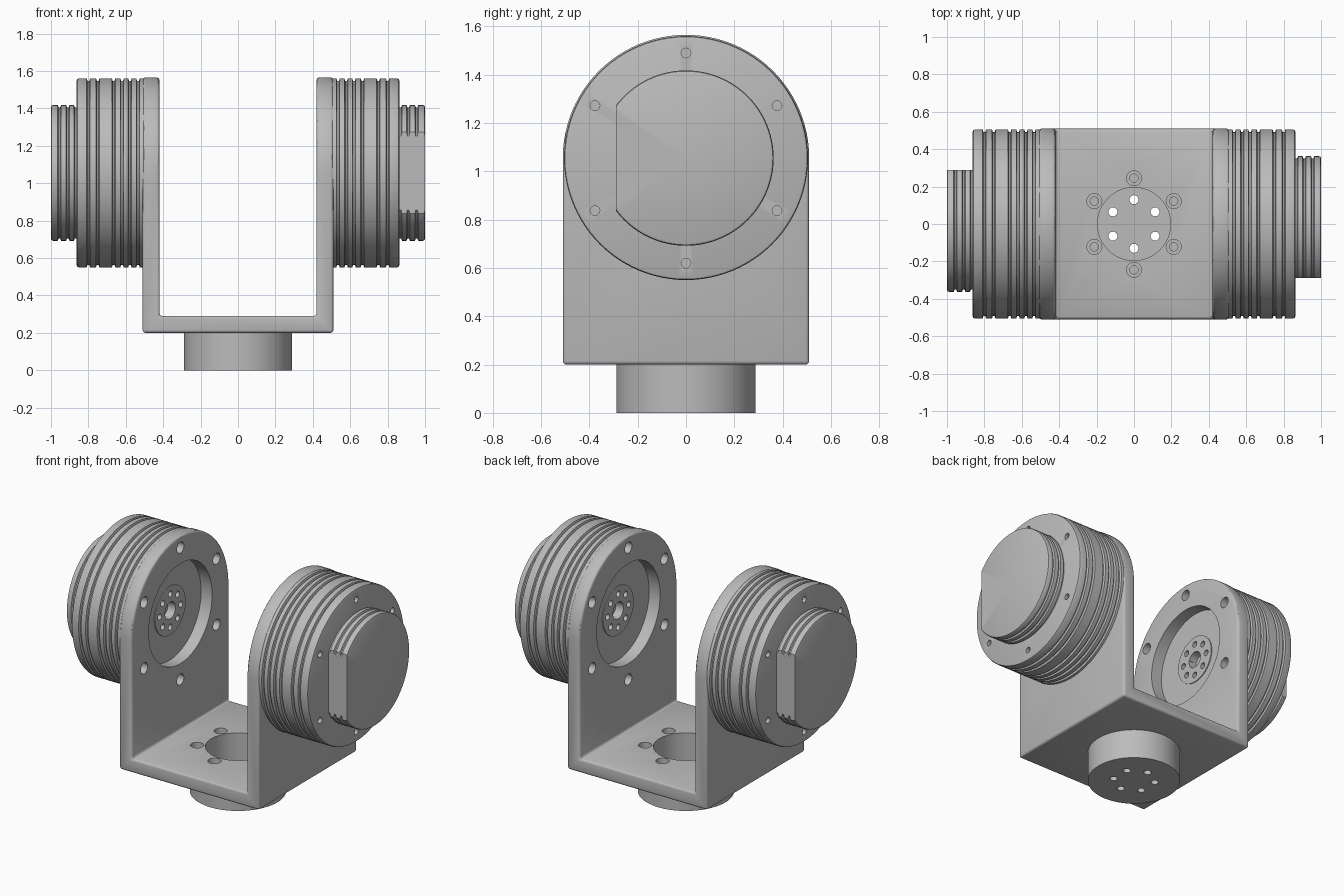
import bpy, bmesh, math
from mathutils import Matrix, Vector

default = bpy.data.objects.get("Cube")
if default:
    bpy.data.objects.remove(default, do_unlink=True)

AXIS_Z = 1.055      # height of the motor axis
ARM = 0.51          # outer half width of the bracket
WALL = 0.09

grey = bpy.data.materials.new("machined grey")
grey.use_nodes = True
colour = (0.5, 0.5, 0.5, 1)
grey.diffuse_color = colour
grey.node_tree.nodes["Principled BSDF"].inputs["Base Color"].default_value = colour


def make(name, bm):
    bmesh.ops.recalc_face_normals(bm, faces=bm.faces)
    mesh = bpy.data.meshes.new(name)
    bm.to_mesh(mesh)
    bm.free()
    mesh.materials.append(grey)
    obj = bpy.data.objects.new(name, mesh)
    bpy.context.collection.objects.link(obj)
    return obj


def select(obj):
    bpy.ops.object.select_all(action='DESELECT')
    obj.select_set(True)
    bpy.context.view_layer.objects.active = obj


def smooth(obj):
    select(obj)
    bpy.ops.object.shade_smooth_by_angle(angle=math.radians(30))


def boolean(obj, cutter, operation='DIFFERENCE'):
    cutter.hide_render = True
    mod = obj.modifiers.new("cut", 'BOOLEAN')
    mod.operation, mod.object, mod.solver = operation, cutter, 'EXACT'
    select(obj)
    bpy.ops.object.modifier_apply(modifier=mod.name)
    bpy.data.objects.remove(cutter, do_unlink=True)


def prism(name, points, direction):
    """Extrude a closed outline along a vector."""
    bm = bmesh.new()
    face = bm.faces.new([bm.verts.new(p) for p in points])
    new = bmesh.ops.extrude_face_region(bm, geom=[face])["geom"]
    verts = [v for v in new if isinstance(v, bmesh.types.BMVert)]
    bmesh.ops.translate(bm, verts=verts, vec=direction)
    return make(name, bm)


def lathe(name, profile, steps=96):
    """Turn (x, radius) points around the motor axis."""
    bm = bmesh.new()
    verts = [bm.verts.new((x, 0, r)) for x, r in profile]
    edges = [bm.edges.new(pair) for pair in zip(verts, verts[1:])]
    bmesh.ops.spin(bm, geom=verts + edges, cent=(0, 0, 0), axis=(1, 0, 0),
                   angle=math.tau, steps=steps)
    bmesh.ops.remove_doubles(bm, verts=bm.verts, dist=1e-5)
    bmesh.ops.translate(bm, verts=bm.verts, vec=(0, 0, AXIS_Z))
    return make(name, bm)


def pins(along, centre, start, end, radius, ring=0, count=1, segments=24):
    """One cutter holding a ring of cylinders along x or z."""
    bm = bmesh.new()
    for i in range(count):
        a = math.pi / 2 + math.tau * i / count
        c, s = ring * math.cos(a), ring * math.sin(a)
        mid = (start + end) / 2
        if along == 'X':
            place = Matrix.Translation(Vector(centre) + Vector((mid, c, s)))
            place = place @ Matrix.Rotation(math.pi / 2, 4, 'Y')
        else:
            place = Matrix.Translation(Vector(centre) + Vector((c, s, mid)))
        bmesh.ops.create_cone(bm, cap_ends=True, segments=segments, radius1=radius,
                              radius2=radius, depth=end - start, matrix=place)
    return make("cutter", bm)


def grooved(x0, x1, radius, grooves, half, depth, edge):
    """Outline of a drum with grooves and a chamfered outer edge."""
    pts = [(x0, 0), (x0, radius)]
    for g in grooves:
        pts += [(g - half, radius), (g - half / 2, radius - depth),
                (g + half / 2, radius - depth), (g + half, radius)]
    return pts + [(x1 - edge, radius), (x1 - edge * 0.3, radius - edge * 0.3),
                  (x1, radius - edge), (x1, 0)]


# Bracket: U section crossed with a round-topped outline
floor, inner = 0.2 + WALL, ARM - WALL
top = AXIS_Z + ARM
u_section = [(-ARM, 0.2), (ARM, 0.2), (ARM, top + 0.1), (inner, top + 0.1),
             (inner, floor), (-inner, floor), (-inner, top + 0.1), (-ARM, top + 0.1)]
bracket = prism("bracket", [(x, -0.7, z) for x, z in u_section], (0, 1.4, 0))
arch = [(-0.7, -ARM, 0.1), (-0.7, ARM, 0.1)]
arch += [(-0.7, ARM * math.cos(math.pi * i / 48), AXIS_Z + ARM * math.sin(math.pi * i / 48))
         for i in range(49)]
boolean(bracket, prism("cutter", arch, (1.4, 0, 0)), 'INTERSECT')
bevel = bracket.modifiers.new("rounded edges", 'BEVEL')
bevel.width, bevel.segments, bevel.limit_method = 0.015, 3, 'ANGLE'
select(bracket)
bpy.ops.object.modifier_apply(modifier=bevel.name)

# Bracket openings: motor windows, arm bolts, floor bore and floor bolts
hub = (0, 0, AXIS_Z)
for lo, hi, depth_lo, depth_hi in ((0.3, 0.6, 0.3, 0.49), (-0.6, -0.3, -0.49, -0.3)):
    boolean(bracket, pins('X', hub, lo, hi, 0.33, segments=96))
    boolean(bracket, pins('X', hub, depth_lo, depth_hi, 0.036, 0.435, 6))
boolean(bracket, pins('Z', (0, 0, 0), 0.1, 0.4, 0.195, segments=64))
boolean(bracket, pins('Z', (0, 0, 0), 0.25, 0.4, 0.04, 0.245, 6))
boolean(bracket, pins('Z', (0, 0, 0), 0.21, 0.3, 0.022, 0.245, 6))
smooth(bracket)

# Base: hollow cup with through holes
base = pins('Z', (0, 0, 0), 0, 0.202, 0.288, segments=96)
base.name = "base_cup"
boolean(base, pins('Z', (0, 0, 0), 0.05, 0.4, 0.195, segments=64))
boolean(base, pins('Z', (0, 0, 0), -0.1, 0.1, 0.024, 0.13, 6))
smooth(base)

# Motor: grooved drum with a slightly raised drive hub on the inner face
drum = grooved(0.5, 0.863, 0.505, (0.535, 0.578, 0.62, 0.665, 0.75, 0.8), 0.009, 0.014, 0.012)
motor = lathe("left_motor", [(0.494, 0), (0.494, 0.16), (0.5, 0.16)] + drum[1:])
boolean(motor, pins('X', hub, 0.4, 0.55, 0.055))
boolean(motor, pins('X', hub, 0.4, 0.52, 0.02, 0.11, 8, 16))
boolean(motor, pins('X', hub, 0.84, 0.95, 0.02, 0.435, 6))
smooth(motor)

# End cap: smaller grooved drum with one flat side
cap = lathe("left_end_cap", grooved(0.85, 1.0, 0.363, (0.868, 0.91, 0.955), 0.009, 0.012, 0.012))
side = [(0.7, -0.6, 0.5), (0.7, -0.29, 0.5), (0.7, -0.29, 1.6), (0.7, -0.6, 1.6)]
boolean(cap, prism("cutter", side, (0.5, 0, 0)))
smooth(cap)

# Opposite motor and cap, turned half round
for part in (motor, cap):
    twin = part.copy()
    twin.name = part.name.replace("left", "right")
    twin.rotation_euler.z = math.pi
    bpy.context.collection.objects.link(twin)
